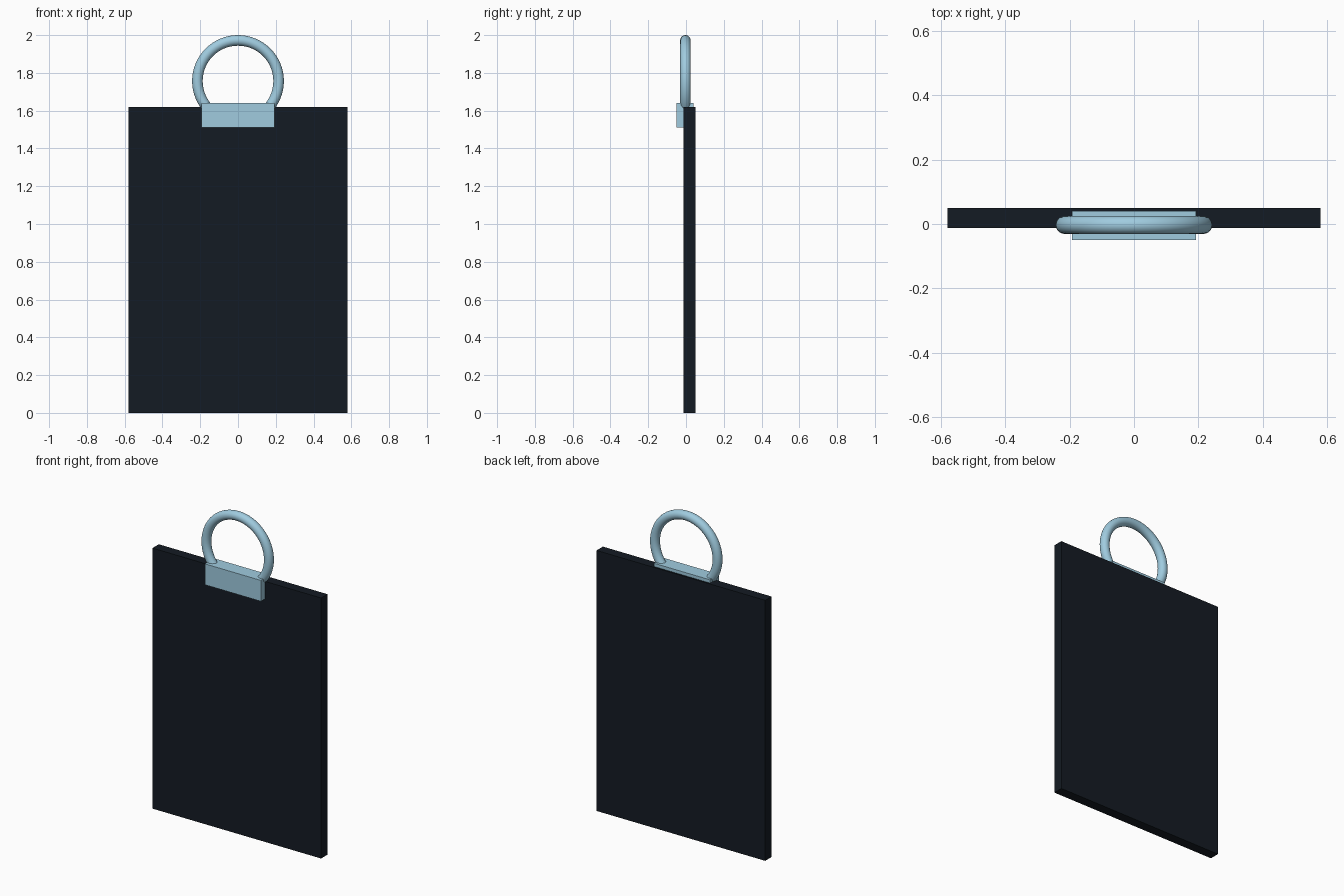
import bpy

if "Cube" in bpy.data.objects:
    bpy.data.objects.remove(bpy.data.objects["Cube"])


def material(name, color):
    m = bpy.data.materials.new(name)
    m.diffuse_color = color
    m.use_nodes = True
    m.node_tree.nodes["Principled BSDF"].inputs["Base Color"].default_value = m.diffuse_color
    return m


def box(name, lo, hi, mat):
    bpy.ops.mesh.primitive_cube_add(
        size=1, location=[(a + b) / 2 for a, b in zip(lo, hi)])
    ob = bpy.context.object
    ob.name = name
    ob.scale = [b - a for a, b in zip(lo, hi)]
    bpy.ops.object.transform_apply(location=False, rotation=False, scale=True)
    ob.data.materials.append(mat)
    return ob


dark = material("dark_panel", (0.007, 0.011, 0.017, 1))
blue = material("pale_blue_metal", (0.35, 0.60, 0.74, 1))

# Flat hanging panel
box("panel", (-0.58, -0.012, 0), (0.58, 0.05, 1.62), dark)

# Clip block straddling the top edge
box("clip", (-0.193, -0.05, 1.51), (0.193, 0.04, 1.64), blue)

# Hanging ring, its lower part buried in the clip
bpy.ops.mesh.primitive_torus_add(
    major_radius=0.215, minor_radius=0.028,
    major_segments=64, minor_segments=20,
    location=(0, -0.003, 1.757), rotation=(1.5707963, 0, 0))
ring = bpy.context.object
ring.name = "hanging_ring"
ring.data.materials.append(blue)
bpy.ops.object.shade_smooth()
